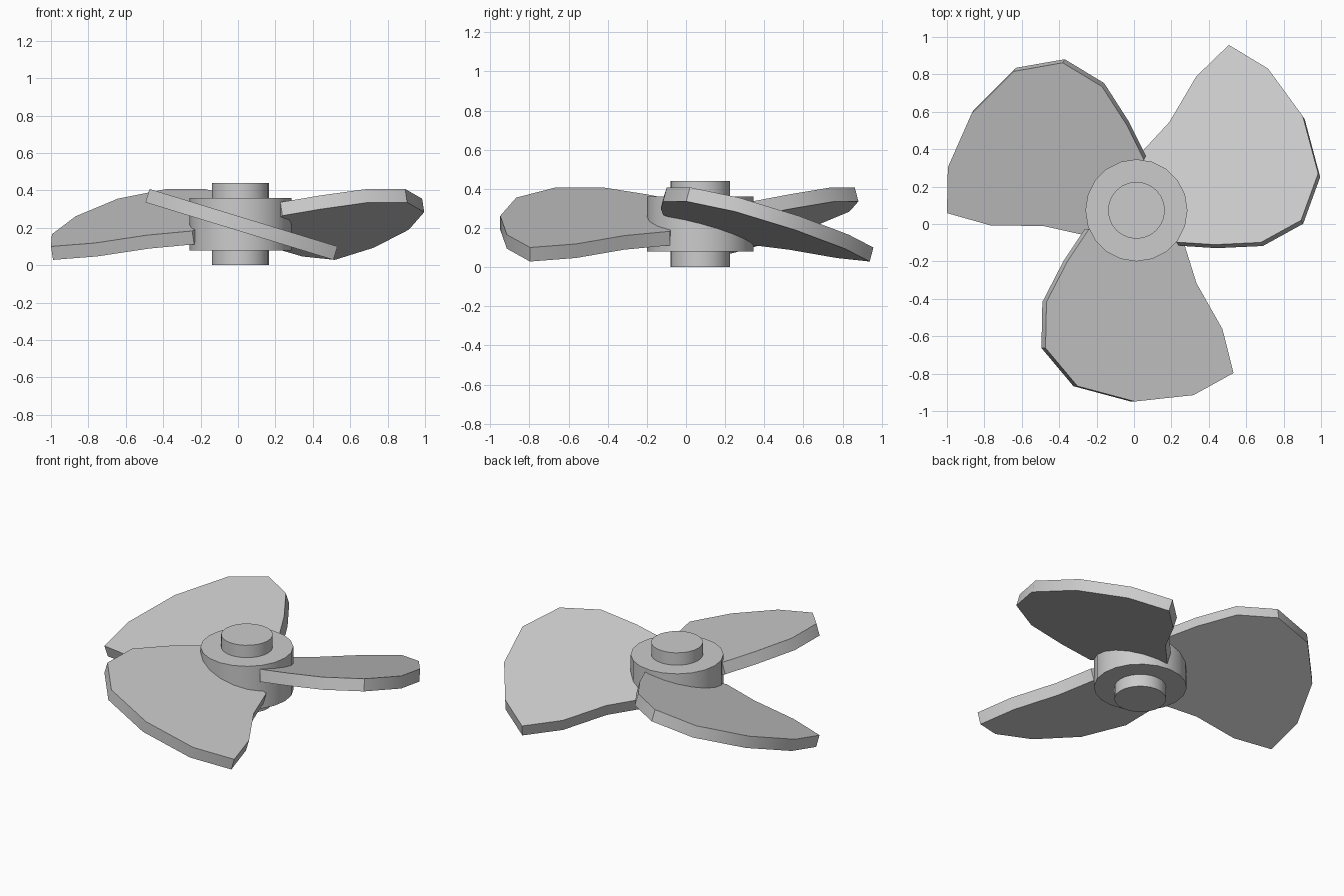
import bpy, bmesh
from math import radians, cos
from mathutils import Matrix, Vector

if "Cube" in bpy.data.objects:
    bpy.data.objects.remove(bpy.data.objects["Cube"])

CENTRE = Vector((0.013, 0.073, 0.22))
PITCH = radians(17)
THICK = 0.075


def finish(obj, angle=40):
    bpy.ops.object.select_all(action='DESELECT')
    obj.select_set(True)
    bpy.context.view_layer.objects.active = obj
    bpy.ops.object.shade_smooth_by_angle(angle=radians(angle))


def cylinder(name, radius, z0, z1, sides):
    bpy.ops.mesh.primitive_cylinder_add(
        vertices=sides, radius=radius, depth=z1 - z0,
        location=(CENTRE.x, CENTRE.y, (z0 + z1) / 2))
    obj = bpy.context.object
    obj.name = name
    finish(obj)


# Hub and the shaft running through it
cylinder("hub", 0.273, 0.08, 0.36, 20)
cylinder("shaft", 0.152, 0.0, 0.44, 24)

# Blade outline seen from above, relative to the hub axis, pointing to -y
outline = [(-0.265, -0.10), (-0.379, -0.271), (-0.492, -0.49),
           (-0.497, -0.736), (-0.326, -0.94), (-0.02, -1.022),
           (0.294, -0.988), (0.508, -0.87), (0.449, -0.635),
           (0.31, -0.389), (0.237, -0.155)]


def blade(name, turn):
    bm = bmesh.new()
    face = bm.faces.new([bm.verts.new((x / cos(PITCH), y, -THICK / 2))
                         for x, y in outline])
    top = bmesh.ops.extrude_face_region(bm, geom=[face])["geom"]
    bmesh.ops.translate(bm, vec=(0, 0, THICK),
                        verts=[v for v in top if isinstance(v, bmesh.types.BMVert)])
    bmesh.ops.recalc_face_normals(bm, faces=bm.faces)
    # Pitch the flat blade, then turn it around the hub
    bm.transform(Matrix.Translation(CENTRE) @ Matrix.Rotation(turn, 4, 'Z')
                 @ Matrix.Rotation(PITCH, 4, 'Y'))
    mesh = bpy.data.meshes.new(name)
    bm.to_mesh(mesh)
    bm.free()
    obj = bpy.data.objects.new(name, mesh)
    bpy.context.collection.objects.link(obj)
    finish(obj)


# Three blades around the hub
for i in range(3):
    blade(f"blade_{i + 1}", radians(120 * i))
